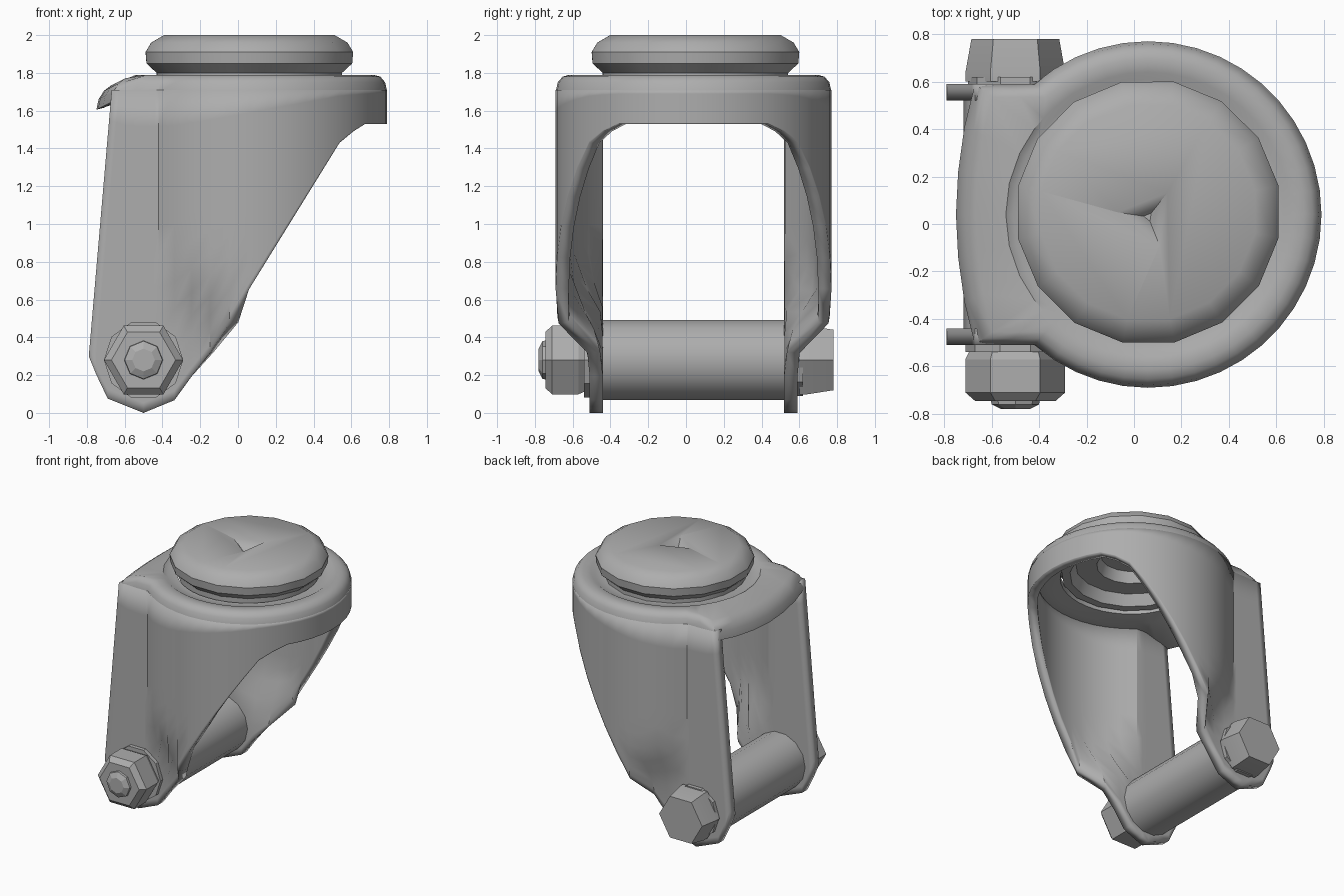
import bpy, bmesh, math
from mathutils import Vector

cube = bpy.data.objects.get("Cube")
if cube:
    bpy.data.objects.remove(cube, do_unlink=True)

steel = bpy.data.materials.new("grey steel")
steel.use_nodes = True
grey = (0.42, 0.42, 0.42, 1)
steel.diffuse_color = grey
steel.node_tree.nodes["Principled BSDF"].inputs["Base Color"].default_value = grey

CX, CY, R, SLAB = 0.06, 0.04, 0.73, 0.55   # swivel centre, housing radius, cheek half width
AX, AZ = -0.5, 0.28                        # axle


def loft(name, rings, around=True, cap=True, loop=False, angle=35):
    """Skin equal-length rings of points; optionally close, cap or loop them."""
    bm = bmesh.new()
    vs = [[bm.verts.new(p) for p in ring] for ring in rings]
    n = len(vs[0])
    for a, b in zip(vs, vs[1:] + (vs[:1] if loop else [])):
        for i in range(n if around else n - 1):
            j = (i + 1) % n
            bm.faces.new((a[i], a[j], b[j], b[i]))
    if cap:
        bm.faces.new(vs[0][::-1])
        bm.faces.new(vs[-1])
    if around:
        bmesh.ops.recalc_face_normals(bm, faces=bm.faces)
    me = bpy.data.meshes.new(name)
    bm.to_mesh(me)
    bm.free()
    ob = bpy.data.objects.new(name, me)
    bpy.context.collection.objects.link(ob)
    me.materials.append(steel)
    bpy.ops.object.select_all(action='DESELECT')
    ob.select_set(True)
    bpy.context.view_layer.objects.active = ob
    bpy.ops.object.shade_smooth_by_angle(angle=math.radians(angle))
    return ob


def circle(n, turn=0):
    return [(math.cos(turn + math.tau * i / n), math.sin(turn + math.tau * i / n)) for i in range(n)]


def axle_part(name, sides, profile, angle=35):
    """Turned part along the axle from (radius, y) pairs."""
    return loft(name, [[(AX + r * c, y, AZ + r * s) for c, s in circle(sides)]
                       for r, y in profile], angle=angle)


def interp(x, pts):
    for (x0, z0), (x1, z1) in zip(pts, pts[1:]):
        if x <= x1:
            return z0 + (z1 - z0) * max(0, (x - x0) / (x1 - x0))
    return pts[-1][1]


# Plan path: straight cheeks joined by the round housing
join = math.pi - math.asin(SLAB / R)
arc = [(CX + R * math.cos(a), R * math.sin(a))
       for a in [-join + 2 * join * i / 32 for i in range(33)]]
cheek = [-0.79, -0.75, -0.69, -0.59, -0.5, -0.45]
path = [(x, -SLAB) for x in cheek] + arc + [(x, SLAB) for x in reversed(cheek)]

# Fork shell: slanted lower edge, flattened around the axle
edge = [(-0.79, 0.3), (-0.7, 0.08), (-0.5, 0), (-0.33, 0.07), (-0.28, 0.15), (-0.09, 0.39),
        (0, 0.56), (0.55, 1.45), (0.67, 1.53), (0.79, 1.53)]


def shell_point(x, y, t):
    low = interp(x, edge)
    z = low + (1.71 - low) * t ** 1.4
    d = math.hypot(x - AX, z - AZ)
    flare = min(1, max(0, (d - 0.32) / 0.2))
    flare = flare * flare * (3 - 2 * flare)
    if x < 0.3 and abs(y) > SLAB:
        y = math.copysign(SLAB + (abs(y) - SLAB) * flare, y)
    x += max(0, z - 0.3) * 0.086 * min(1, max(0, (-0.42 - x) / 0.3))
    return (x, CY + y, z)


shell = loft("fork_shell", [[shell_point(x, y, r / 12) for x, y in path] for r in range(13)],
             around=False, cap=False)
wall = shell.modifiers.new("wall", 'SOLIDIFY')
wall.thickness = 0.07
wall.offset = -1

# Top plate: rounded rim, bowed and drooping rear edge, open centre
rear = [(-0.68 - 0.07 * math.cos(y / SLAB * math.pi / 2), y) for y in (0.37, 0.18, 0, -0.18, -0.37)]
rim = [(-0.67, -SLAB), (-0.54, -SLAB)] + arc + [(-0.54, SLAB), (-0.67, SLAB)] + rear


def rim_ring(z, s):
    pts = []
    for x, y in rim:
        px = CX + (x - CX) * s
        pts.append((px, CY + y * s, z - max(0, -0.56 - px) * 0.5))
    return pts


def hole_ring(z, r):
    pts = []
    for x, y in rim:
        v = Vector((x - CX, y)).normalized() * r
        pts.append((CX + v.x, CY + v.y, z))
    return pts


loft("top_plate", [hole_ring(1.72, 0.5), hole_ring(1.7, 0.6), rim_ring(1.69, 0.95), rim_ring(1.7, 1),
                   rim_ring(1.75, 0.985), rim_ring(1.78, 0.95), rim_ring(1.79, 0.9),
                   hole_ring(1.79, 0.6), hole_ring(1.77, 0.57), hole_ring(1.77, 0.5)],
     cap=False, loop=True)

# Swivel cap, hollow underneath with stepped races
cap_profile = [(0.22, 1.9), (0.25, 1.82), (0.4, 1.82), (0.44, 1.74), (0.5, 1.74), (0.5, 1.8),
               (0.555, 1.85), (0.56, 1.91), (0.53, 1.96), (0.46, 2.0)]
cap = loft("swivel_cap", [[(CX + r * c, CY + 0.01 + r * s, z) for c, s in circle(16, 0.2)]
                          for r, z in cap_profile])

# Small angular socket in the cap
socket = loft("socket_cutter", [[(0.06 + r * c, 0.03 + r * s, z) for c, s in circle(3, 0.9)]
                                for r, z in ((0.02, 1.92), (0.13, 2.0), (0.145, 2.01))], angle=5)
socket.hide_render = True
socket.hide_set(True)
cut = cap.modifiers.new("socket", 'BOOLEAN')
cut.object = socket
cut.solver = 'EXACT'

# Axle sleeve, washers, bolt head and nut with stud
axle_part("axle_sleeve", 14, [(0.218, -0.46), (0.218, 0.54)])
axle_part("nut_washer", 10, [(0.21, -0.5), (0.21, -0.54)])
axle_part("head_washer", 10, [(0.2, 0.58), (0.2, 0.62)])
axle_part("bolt_head", 6, [(0.21, 0.6), (0.21, 0.64), (0.185, 0.78)], angle=20)
axle_part("nut", 6, [(0.19, -0.53), (0.21, -0.57), (0.21, -0.71), (0.17, -0.745)], angle=20)
axle_part("bolt_stud", 8, [(0.11, -0.7), (0.1, -0.76), (0.06, -0.78)], angle=20)
